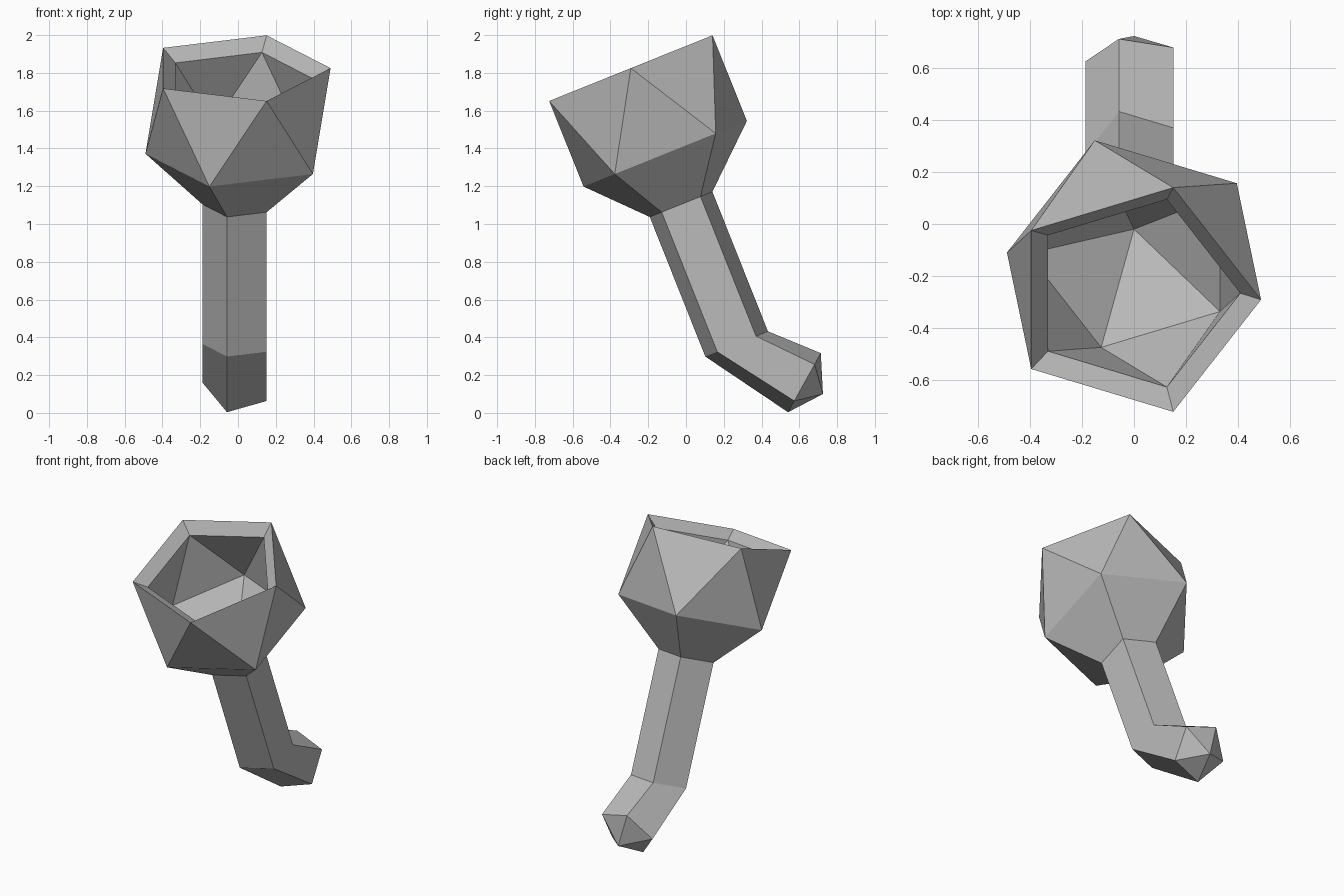
import bpy
import bmesh
from math import radians, cos, sin
from mathutils import Vector

cube = bpy.data.objects.get("Cube")
if cube:
    bpy.data.objects.remove(cube, do_unlink=True)

# Single grey material
grey = bpy.data.materials.new("plain_grey")
grey.use_nodes = True
colour = (0.5, 0.5, 0.5, 1)
grey.diffuse_color = colour
grey.node_tree.nodes["Principled BSDF"].inputs["Base Color"].default_value = colour

SIDES = 5
TILT = 21.9          # lean of the bowl and the shank
HALF_TURN = 180 / SIDES


def ring(bm, y, z, radius, tilt=TILT, turn=0):
    """Pentagon centred on x = 0, leaning about the x axis."""
    t = radians(tilt)
    across = Vector((0, cos(t), sin(t)))
    verts = []
    for i in range(SIDES):
        a = radians(180 + turn + i * 360 / SIDES)
        p = Vector((0, y, z)) + radius * (Vector((cos(a), 0, 0)) + sin(a) * across)
        verts.append(bm.verts.new(p))
    return verts


def bridge(bm, a, b):
    for i in range(SIDES):
        j = (i + 1) % SIDES
        bm.faces.new((a[i], a[j], b[j], b[i]))


def zigzag(bm, low, high):
    """Triangle band between a ring and one turned by half a side."""
    for i in range(SIDES):
        j = (i + 1) % SIDES
        bm.faces.new((low[i], low[j], high[i]))
        bm.faces.new((high[i], low[j], high[j]))


def fan(bm, verts, y, z):
    tip = bm.verts.new((0, y, z))
    for i in range(SIDES):
        bm.faces.new((verts[i], verts[(i + 1) % SIDES], tip))


def finish(bm, name):
    bmesh.ops.recalc_face_normals(bm, faces=bm.faces)
    mesh = bpy.data.meshes.new(name)
    bm.to_mesh(mesh)
    bm.free()
    mesh.materials.append(grey)
    bpy.context.collection.objects.link(bpy.data.objects.new(name, mesh))


# Bowl: faceted outer shell, sloping rim and hollow cup
bm = bmesh.new()
neck = ring(bm, -0.026, 1.104, 0.188)
belly = ring(bm, -0.11, 1.372, 0.49)
rim = ring(bm, -0.292, 1.825, 0.49, turn=HALF_TURN)
inner_rim = ring(bm, -0.267, 1.763, 0.41, turn=HALF_TURN)
inner_belly = ring(bm, -0.114, 1.383, 0.41)
bridge(bm, neck, belly)
zigzag(bm, belly, rim)
bridge(bm, rim, inner_rim)
zigzag(bm, inner_belly, inner_rim)
fan(bm, inner_belly, -0.02, 1.148)
finish(bm, "bowl")

# Stem: straight shank, bent foot and pointed end
bm = bmesh.new()
top = ring(bm, -0.026, 1.104, 0.188)
elbow = ring(bm, 0.268, 0.365, 0.188)
end = ring(bm, 0.627, 0.16, 0.188, tilt=61)
bridge(bm, top, elbow)
bridge(bm, elbow, end)
fan(bm, end, 0.725, 0.10)
finish(bm, "stem")
